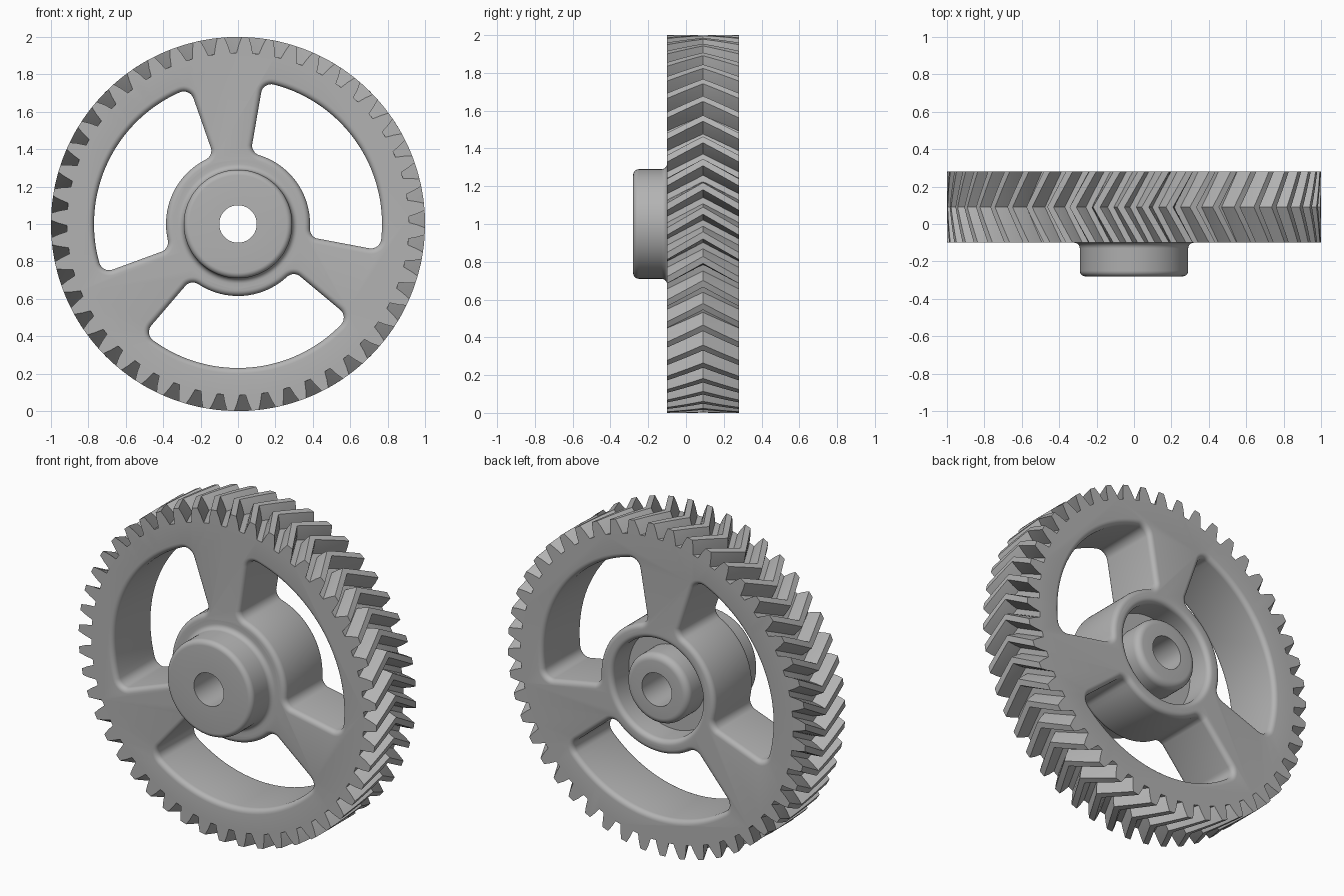
import bpy, bmesh, math
from mathutils import Vector

FRONT, BACK, MID = -0.10, 0.28, 0.09
TEETH, TWIST = 48, 0.11
SEGMENTS = 96

cube = bpy.data.objects.get("Cube")
if cube:
    bpy.data.objects.remove(cube, do_unlink=True)

steel = bpy.data.materials.new("grey steel")
steel.use_nodes = True
grey = (0.45, 0.45, 0.45, 1)
steel.diffuse_color = grey
steel.node_tree.nodes["Principled BSDF"].inputs["Base Color"].default_value = grey


def polar(r, a, y=0.0):
    return Vector((r * math.cos(a), y, 1 + r * math.sin(a)))


def loft(name, loops, closed=False):
    """Skin a list of equal point loops; cap the ends unless closed."""
    bm = bmesh.new()
    rings = [[bm.verts.new(p) for p in loop] for loop in loops]
    n = len(rings[0])
    pairs = list(zip(rings, rings[1:]))
    if closed:
        pairs.append((rings[-1], rings[0]))
    else:
        bm.faces.new(rings[0])
        bm.faces.new(rings[-1])
    for a, b in pairs:
        for i in range(n):
            j = (i + 1) % n
            bm.faces.new((a[i], a[j], b[j], b[i]))
    bmesh.ops.recalc_face_normals(bm, faces=bm.faces)
    mesh = bpy.data.meshes.new(name)
    bm.to_mesh(mesh)
    bm.free()
    mesh.materials.append(steel)
    obj = bpy.data.objects.new(name, mesh)
    bpy.context.collection.objects.link(obj)
    return obj


def lathe(name, profile, closed):
    return loft(name, [[polar(r, math.tau * i / SEGMENTS, y) for i in range(SEGMENTS)]
                       for r, y in profile], closed)


def quarter(cr, cy, radius, start, end, steps=6):
    """Arc in the radius/depth plane, angles in degrees."""
    angles = [math.radians(start + (end - start) * i / steps) for i in range(steps + 1)]
    return [(cr + radius * math.cos(a), cy + radius * math.sin(a)) for a in angles]


# Herringbone gear blank
def gear_loop(y):
    shift = TWIST * (1 - abs(y - MID) / (BACK - MID))
    half_tooth = [(0.915, 0.047), (0.96, 0.034), (1.0, 0.019)]
    points = []
    for t in range(TEETH):
        centre = math.tau * (t + 0.5) / TEETH + math.radians(1.5) + shift
        points += [polar(r, centre - a, y) for r, a in half_tooth]
        points += [polar(r, centre + a, y) for r, a in reversed(half_tooth)]
    return points


gear = loft("herringbone_rim_and_spokes",
            [gear_loop(FRONT + (BACK - FRONT) * k / 8) for k in range(9)])


# Rounded windows between the three spokes, flared at both faces
def window_loop(start, y, grow, corner=0.055, r_in=0.385, r_out=0.77):
    end = start + math.radians(90.5)
    low, high = r_in + corner, r_out - corner
    a, b = math.asin(corner / low), math.asin(corner / high)
    size = corner + grow
    points = []

    def arc(r, a0, a1, side, steps):
        for i in range(steps + 1):
            t = a0 + (a1 - a0) * i / steps
            points.append(polar(r + side * size, t, y))

    def bend(r, t, n0, n1, steps=8):
        for i in range(1, steps):
            n = n0 + (n1 - n0) * i / steps
            points.append(polar(r, t, y) + size * Vector((math.cos(n), 0, math.sin(n))))

    quarter_turn = math.pi / 2
    s_hi, e_hi, s_lo, e_lo = start + b, end - b, start + a, end - a
    arc(high, s_hi, e_hi, 1, 32)
    bend(high, e_hi, e_hi, end + quarter_turn)
    points.append(polar(high, e_hi, y) + size * Vector((-math.sin(end), 0, math.cos(end))))
    bend(low, e_lo, end + quarter_turn, e_lo + math.pi)
    arc(low, e_lo, s_lo, -1, 20)
    bend(low, s_lo, s_lo + math.pi, start + 3 * quarter_turn)
    points.append(polar(high, s_hi, y) + size * Vector((math.sin(start), 0, -math.cos(start))))
    bend(high, s_hi, start - quarter_turn, s_hi)
    return points


ROUND = 0.03
flare = [(ROUND * (1 - math.sin(t)), ROUND * (1 - math.cos(t)))
         for t in [math.pi / 2 * i / 5 for i in range(6)]]
front_side = [(FRONT - 0.05, ROUND)] + [(FRONT + depth, grow) for grow, depth in flare]
back_side = [(FRONT + BACK - y, grow) for y, grow in reversed(front_side)]
cutters = [loft("window_cutter",
                [window_loop(math.radians(109.5 + 120 * k), y, grow)
                 for y, grow in front_side + back_side])
           for k in range(3)]
cutters.append(lathe("hub_cutter", [(0.34, -0.5), (0.34, 0.5)], False))

bpy.context.view_layer.objects.active = gear
for cutter in cutters:
    cutter.hide_render = True
    mod = gear.modifiers.new("cut", 'BOOLEAN')
    mod.operation, mod.object, mod.solver = 'DIFFERENCE', cutter, 'EXACT'
    bpy.ops.object.modifier_apply(modifier=mod.name)
    bpy.data.objects.remove(cutter, do_unlink=True)

# Hub: front boss, bore, rear collar inside a ring groove
profile = [(0.34, FRONT)]
profile += quarter(0.32, FRONT - 0.03, 0.03, 90, 180)
profile += quarter(0.26, -0.25, 0.03, 0, -90)
profile += [(0.1, -0.28), (0.1, BACK)]
profile += quarter(0.17, BACK - 0.04, 0.04, 90, 0)
profile += [(0.21, 0.12), (0.30, 0.12)]
profile += quarter(0.33, BACK - 0.03, 0.03, 180, 90)
profile += [(0.34, BACK)]
hub = lathe("hub", profile, True)

for obj in (gear, hub):
    bpy.ops.object.select_all(action='DESELECT')
    obj.select_set(True)
    bpy.context.view_layer.objects.active = obj
    bpy.ops.object.shade_smooth_by_angle(angle=math.radians(30))
